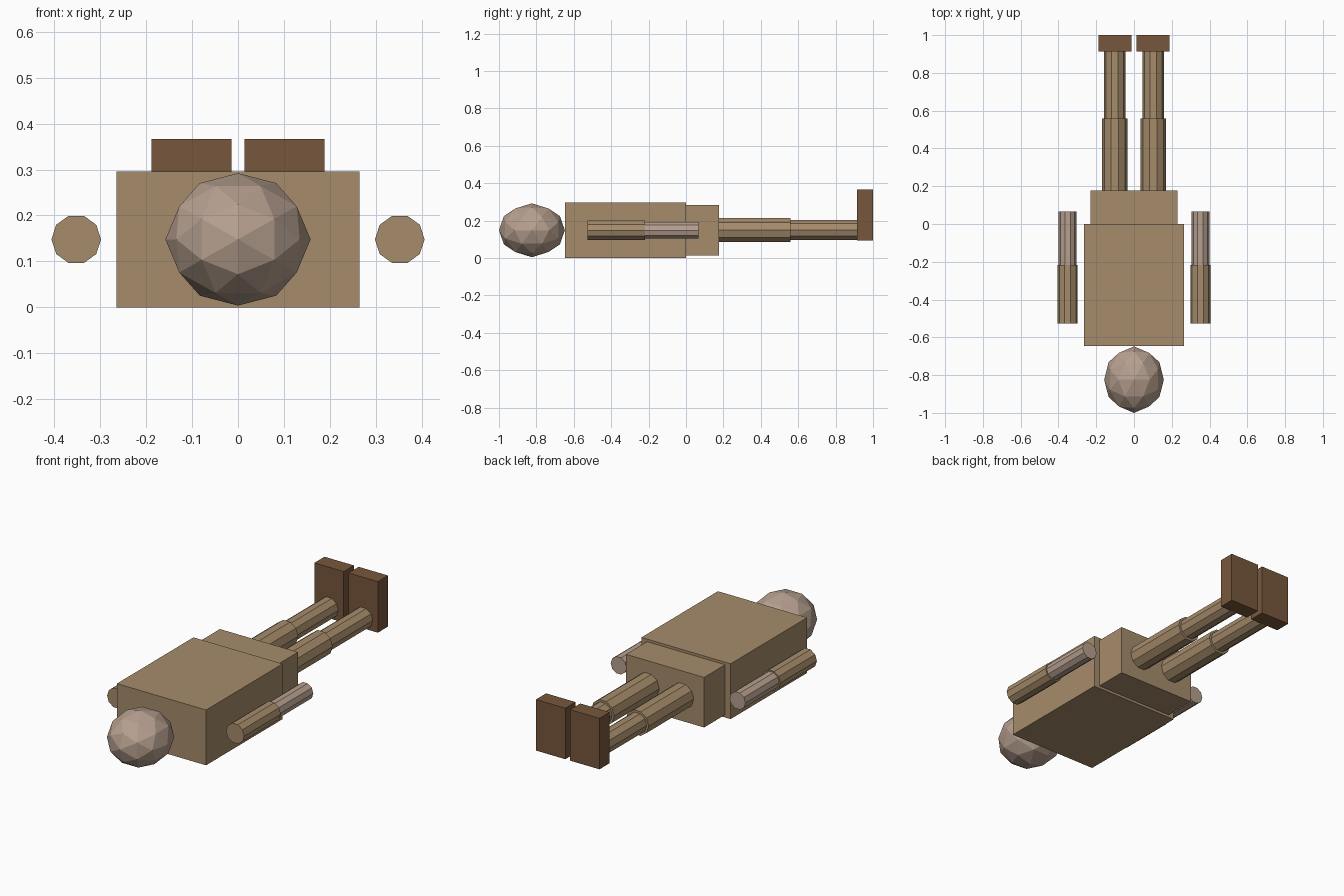
import bpy, bmesh, math
from mathutils import Vector, Matrix
from itertools import combinations

if "Cube" in bpy.data.objects:
    bpy.data.objects.remove(bpy.data.objects["Cube"])


def material(name, rgb):
    m = bpy.data.materials.new(name)
    m.diffuse_color = (*rgb, 1)
    m.use_nodes = True
    m.node_tree.nodes["Principled BSDF"].inputs["Base Color"].default_value = m.diffuse_color
    return m


TAN = material("tan cloth", (0.38, 0.264, 0.147))
SKIN = material("skin", (0.47, 0.35, 0.275))
BROWN = material("brown leather", (0.187, 0.095, 0.045))
MID = 0.148  # height of the body axis


def finish(name, bm, mat):
    bmesh.ops.recalc_face_normals(bm, faces=bm.faces)
    mesh = bpy.data.meshes.new(name)
    bm.to_mesh(mesh)
    bm.free()
    mesh.materials.append(mat)
    bpy.context.collection.objects.link(bpy.data.objects.new(name, mesh))


def box(name, x, y, z, mat):
    bm = bmesh.new()
    size = (x[1] - x[0], y[1] - y[0], z[1] - z[0])
    centre = (sum(x) / 2, sum(y) / 2, sum(z) / 2)
    bmesh.ops.create_cube(bm, size=1, matrix=Matrix.Translation(centre) @ Matrix.Diagonal((*size, 1)))
    finish(name, bm, mat)


def limb(name, x, y0, y1, r, mat, z=MID):
    # ten-sided rod along y, with corners pointing sideways
    bm = bmesh.new()
    ring = [bm.verts.new((x + r * math.cos(i * math.tau / 10), y0,
                          z + r * math.sin(i * math.tau / 10))) for i in range(10)]
    cap = bm.faces.new(ring)
    side = bmesh.ops.extrude_face_region(bm, geom=[cap], use_keep_orig=True)["geom"]
    bmesh.ops.translate(bm, vec=(0, y1 - y0, 0),
                        verts=[v for v in side if isinstance(v, bmesh.types.BMVert)])
    finish(name, bm, mat)


def faceted_ball(name, centre, radii, mat):
    # icosahedron corners plus rounded edge midpoints, wrapped in a hull
    t = (1 + math.sqrt(5)) / 2
    base = []
    for a in (-1, 1):
        for b in (-t, t):
            base += [Vector((a, 0, b)), Vector((0, b, a)), Vector((b, a, 0))]
    points = base + [p + q for p, q in combinations(base, 2) if (p - q).length < 2.1]
    bm = bmesh.new()
    for p in points:
        bm.verts.new(p.normalized())
    bmesh.ops.convex_hull(bm, input=bm.verts)
    bmesh.ops.transform(bm, verts=bm.verts,
                        matrix=Matrix.Translation(centre) @ Matrix.Diagonal((*radii, 1)))
    finish(name, bm, mat)


# Head, torso and hips
faceted_ball("head", (0, -0.824, MID), (0.158, 0.176, 0.144), SKIN)
box("torso", (-0.264, 0.264), (-0.647, 0), (0, 0.296), TAN)
box("hips", (-0.231, 0.231), (0, 0.177), (0.014, 0.282), TAN)

# Arms, legs and feet on both sides
for side, s in (("left", -1), ("right", 1)):
    limb(side + "_upper_arm", s * 0.352, -0.527, -0.218, 0.054, TAN)
    limb(side + "_forearm", s * 0.352, -0.218, 0.067, 0.047, SKIN)
    limb(side + "_thigh", s * 0.102, 0.177, 0.558, 0.068, TAN, 0.15)
    limb(side + "_shin", s * 0.102, 0.558, 0.914, 0.056, TAN, 0.15)
    box(side + "_foot", sorted((s * 0.014, s * 0.188)), (0.914, 1), (0.093, 0.366), BROWN)
